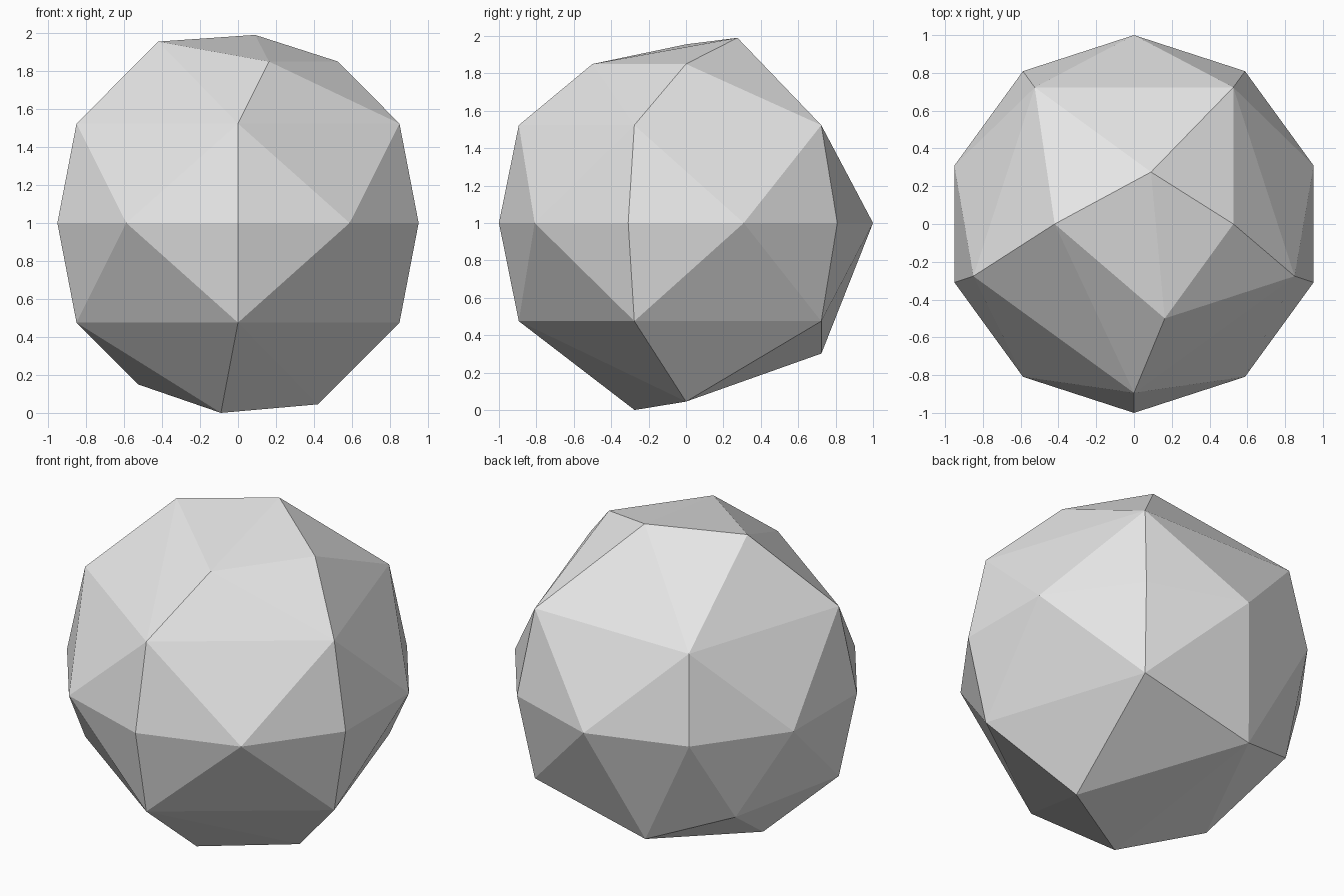
import bpy, bmesh, math

if "Cube" in bpy.data.objects:
    bpy.data.objects.remove(bpy.data.objects["Cube"])


def ring(radius, z, start, count, skip=()):
    """Points spaced evenly round the z axis."""
    pts = []
    for i in range(count):
        a = math.radians(start + 360 * i / count)
        if i not in skip:
            pts.append((radius * math.cos(a), radius * math.sin(a), z))
    return pts


# Regular bands: ten-sided equator and the two five-sided rings
points = ring(1.0, 1.0, -90, 10)
points += ring(0.894, 1.523, -90, 5)
points += ring(0.894, 0.475, -90, 5, skip=(3,))

# Irregular crown facets
points += [(0.09, 0.275, 1.99), (-0.42, 0.0, 1.955),
           (0.526, 0.0, 1.85), (0.163, -0.5, 1.85)]

# Irregular base facets, with the chipped corner at the back left
points += [(-0.09, -0.275, 0.0), (0.42, 0.0, 0.045), (-0.526, 0.0, 0.15),
           (-0.23, 0.724, 0.302), (-0.688, 0.5, 0.474)]

# Wrap the points in flat facets
bm = bmesh.new()
for p in points:
    bm.verts.new(p)
bmesh.ops.convex_hull(bm, input=bm.verts[:])
bmesh.ops.recalc_face_normals(bm, faces=bm.faces[:])
mesh = bpy.data.meshes.new("faceted_rock")
bm.to_mesh(mesh)
bm.free()

rock = bpy.data.objects.new("faceted_rock", mesh)
bpy.context.collection.objects.link(rock)

# Plain grey stone
stone = bpy.data.materials.new("light_grey_stone")
stone.diffuse_color = (0.8, 0.8, 0.8, 1.0)
stone.use_nodes = True
stone.node_tree.nodes["Principled BSDF"].inputs["Base Color"].default_value = stone.diffuse_color
mesh.materials.append(stone)
